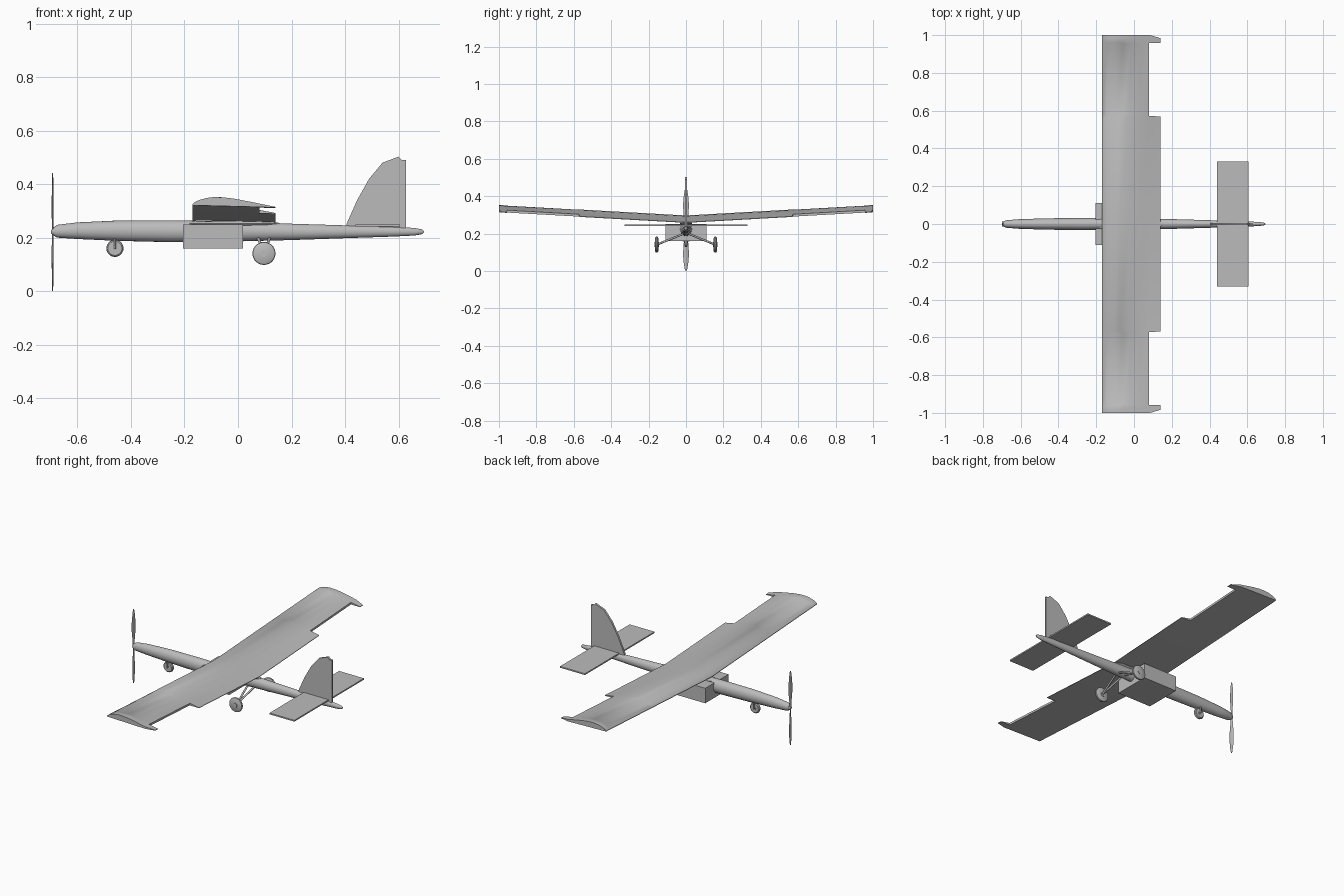
import bpy, bmesh, math
from mathutils import Vector

if "Cube" in bpy.data.objects:
    bpy.data.objects.remove(bpy.data.objects["Cube"])

GREY = bpy.data.materials.new("plain grey")
GREY.use_nodes = True
GREY.diffuse_color = (0.5, 0.5, 0.5, 1)
GREY.node_tree.nodes["Principled BSDF"].inputs["Base Color"].default_value = (0.5, 0.5, 0.5, 1)


def finish(name, bm, angle=35):
    bmesh.ops.recalc_face_normals(bm, faces=bm.faces)
    mesh = bpy.data.meshes.new(name)
    bm.to_mesh(mesh)
    bm.free()
    obj = bpy.data.objects.new(name, mesh)
    bpy.context.collection.objects.link(obj)
    mesh.materials.append(GREY)
    bpy.ops.object.select_all(action='DESELECT')
    obj.select_set(True)
    bpy.context.view_layer.objects.active = obj
    bpy.ops.object.shade_smooth_by_angle(angle=math.radians(angle))
    return obj


def loft(name, rings, angle=35):
    """Skin a row of equal rings and cap both ends."""
    bm = bmesh.new()
    rows = [[bm.verts.new(p) for p in ring] for ring in rings]
    n = len(rows[0])
    for a, b in zip(rows, rows[1:]):
        for i in range(n):
            j = (i + 1) % n
            bm.faces.new((a[i], a[j], b[j], b[i]))
    bm.faces.new(rows[0])
    bm.faces.new(rows[-1])
    return finish(name, bm, angle)


def ellipse(x, bottom, top, half, n=20):
    mid, h = (top + bottom) / 2, (top - bottom) / 2
    return [(x, half * math.cos(2 * math.pi * i / n), mid + h * math.sin(2 * math.pi * i / n))
            for i in range(n)]


def slab(name, x0, x1, y0, y1, z0, z1):
    return loft(name, [[(x, y0, z0), (x, y1, z0), (x, y1, z1), (x, y0, z1)] for x in (x0, x1)])


def rod(name, a, b, r, n=8):
    a, b = Vector(a), Vector(b)
    q = (b - a).to_track_quat('Z', 'Y')
    ring = [q @ Vector((r * math.cos(2 * math.pi * i / n), r * math.sin(2 * math.pi * i / n), 0))
            for i in range(n)]
    return loft(name, [[c + p for p in ring] for c in (a, b)], 50)


def wheel(name, x, y, z, r, w):
    # tyre with rounded shoulders, then a hub through it
    rings = []
    for dy, k in ((-w, 0.82), (-w * 0.6, 0.96), (0, 1), (w * 0.6, 0.96), (w, 0.82)):
        rings.append([(x + r * k * math.cos(2 * math.pi * i / 28), y + dy,
                       z + r * k * math.sin(2 * math.pi * i / 28)) for i in range(28)])
    loft(name, rings)
    rod(name + "_hub", (x, y - w * 1.3, z), (x, y + w * 1.3, z), r * 0.3, 14)


# Fuselage: x, bottom, top, half width
loft("fuselage", [ellipse(*s) for s in (
    (-0.69, 0.208, 0.238, 0.014), (-0.675, 0.2, 0.248, 0.02), (-0.6, 0.195, 0.257, 0.026),
    (-0.45, 0.188, 0.264, 0.03), (-0.25, 0.183, 0.265, 0.033), (0, 0.186, 0.26, 0.032),
    (0.2, 0.191, 0.252, 0.026), (0.4, 0.198, 0.246, 0.02), (0.58, 0.204, 0.241, 0.014),
    (0.66, 0.208, 0.236, 0.011), (0.688, 0.213, 0.231, 0.007), (0.695, 0.219, 0.225, 0.003))])
loft("spinner", [ellipse(x, 0.222 - r, 0.222 + r, r)
                 for x, r in ((-0.698, 0.006), (-0.694, 0.011), (-0.685, 0.015))])

# Wing saddle and equipment box
loft("wing_saddle", [ellipse(x, 0.25 - t, 0.256 + t, w) for x, t, w in (
    (-0.215, 0, 0.008), (-0.17, 0.004, 0.028), (0, 0.008, 0.032), (0.1, 0.007, 0.026),
    (0.152, 0, 0.008))])
slab("equipment_box", -0.205, 0.018, -0.11, 0.11, 0.16, 0.25)


# Wing: flat-bottomed section with dihedral, cut short where the ailerons sit
THICK = ((0, 0.003), (0.03, 0.013), (0.1, 0.023), (0.2, 0.031), (0.3, 0.034), (0.45, 0.031),
         (0.6, 0.024), (0.8, 0.013), (1, 0.003))


def thickness(t):
    for (a, p), (b, q) in zip(THICK, THICK[1:]):
        if t <= b:
            return p + (q - p) * (t - a) / (b - a)
    return THICK[-1][1]


def section(y, end):
    base = 0.265 + 0.056 * abs(y)
    ts = [t * (end + 0.17) / 0.31 for t, _ in THICK]
    top = [(-0.17 + 0.31 * t, y, base - 0.008 * t + thickness(t)) for t in ts]
    low = [(-0.17 + 0.31 * t, y, base - 0.008 * t) for t in ts]
    return top + low[::-1]


half = [(0, 0.14), (0.57, 0.14), (0.571, 0.08), (0.957, 0.08), (0.958, 0.14), (0.984, 0.14),
        (1, 0.085)]
loft("wing", [section(-y, e) for y, e in half[:0:-1]] + [section(y, e) for y, e in half], 30)

# Tail surfaces
slab("tailplane", 0.44, 0.605, -0.33, 0.33, 0.241, 0.249)
FIN = ((0.405, 0.235), (0.405, 0.25), (0.445, 0.34), (0.49, 0.42), (0.54, 0.48), (0.6, 0.503),
       (0.612, 0.49), (0.628, 0.49), (0.628, 0.235))
loft("fin", [[(x, y, z) for x, z in FIN] for y in (-0.006, 0.006)])

# Propeller: two twisted blades on one shaft
for name, s in (("upper_blade", 1), ("lower_blade", -1)):
    rings = []
    for d, w in ((0, 0.007), (0.04, 0.009), (0.09, 0.015), (0.14, 0.016), (0.18, 0.012),
                 (0.21, 0.007), (0.221, 0.002)):
        a = s * math.radians(28 - 100 * d)
        ring = []
        for i in range(10):
            u = w * math.cos(math.pi * i / 5)
            v = 0.0025 * math.sin(math.pi * i / 5)
            ring.append((-0.693 + u * math.sin(a) * 0.5 + v, u * math.cos(a), 0.221 + s * d))
        rings.append(ring)
    loft(name, rings)

# Nose wheel on a fork
wheel("nose_wheel", -0.46, 0, 0.16, 0.032, 0.009)
rod("nose_leg", (-0.46, 0, 0.215), (-0.46, 0, 0.194), 0.006)
rod("nose_fork_bridge", (-0.46, -0.017, 0.194), (-0.46, 0.017, 0.194), 0.004)
for side, s in (("left", 1), ("right", -1)):
    rod(side + "_nose_fork", (-0.46, s * 0.015, 0.195), (-0.46, s * 0.015, 0.158), 0.004)

# Main wheels on splayed struts
for side, s in (("left", 1), ("right", -1)):
    wheel(side + "_main_wheel", 0.097, s * 0.157, 0.141, 0.043, 0.009)
    for end, dx in (("front", -0.022), ("rear", 0.022)):
        rod(side + "_" + end + "_strut", (0.097 + dx, s * 0.01, 0.2),
            (0.097, s * 0.15, 0.143), 0.0055)
